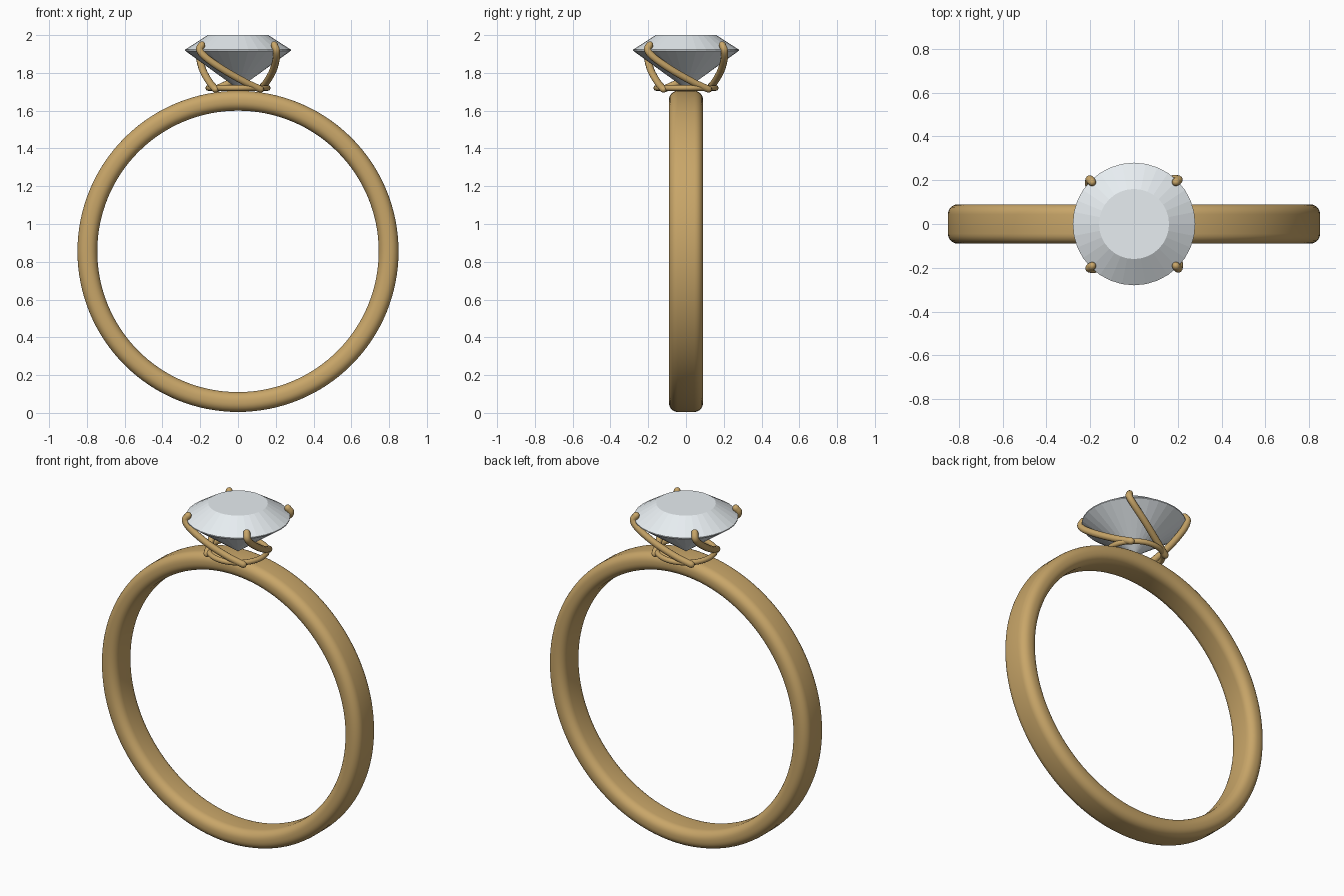
import bpy, bmesh, math
from mathutils import Vector

if "Cube" in bpy.data.objects:
    bpy.data.objects.remove(bpy.data.objects["Cube"])

gold = bpy.data.materials.new("gold")
gold.diffuse_color = (0.58, 0.38, 0.14, 1)
gold.use_nodes = True
gold.node_tree.nodes["Principled BSDF"].inputs["Base Color"].default_value = gold.diffuse_color
crystal = bpy.data.materials.new("crystal")
crystal.diffuse_color = (0.80, 0.85, 0.88, 1)
crystal.use_nodes = True
crystal.node_tree.nodes["Principled BSDF"].inputs["Base Color"].default_value = crystal.diffuse_color


def make_object(name, bm, mat, smooth):
    bmesh.ops.recalc_face_normals(bm, faces=bm.faces)
    for f in bm.faces:
        f.smooth = smooth
    me = bpy.data.meshes.new(name)
    bm.to_mesh(me)
    bm.free()
    me.materials.append(mat)
    ob = bpy.data.objects.new(name, me)
    bpy.context.collection.objects.link(ob)
    return ob


def bridge(bm, a, b):
    n = len(a)
    for i in range(n):
        j = (i + 1) % n
        bm.faces.new((a[i], a[j], b[j], b[i]))


# Band: rounded-rectangle section swept around the finger axis (y)
R_MID, HALF_T, HALF_W, CORNER, SEG = 0.7975, 0.0525, 0.09, 0.046, 128
section = []
for k, (sr, sy) in enumerate(((1, 1), (-1, 1), (-1, -1), (1, -1))):
    for i in range(7):
        a = math.radians(90 * k + 15 * i)
        section.append((sr * (HALF_T - CORNER) + CORNER * math.cos(a),
                        sy * (HALF_W - CORNER) + CORNER * math.sin(a)))
bm = bmesh.new()
loops = []
for s in range(SEG):
    t = 2 * math.pi * s / SEG
    loops.append([bm.verts.new(((R_MID + r) * math.cos(t), y,
                                0.855 + (R_MID + r) * math.sin(t))) for r, y in section])
for s in range(SEG):
    bridge(bm, loops[s], loops[(s + 1) % SEG])
make_object("band", bm, gold, True)

# Gem: flat table, faceted crown, girdle and pointed pavilion
N = 32
bm = bmesh.new()
rings = [[bm.verts.new((r * math.cos(2 * math.pi * i / N), r * math.sin(2 * math.pi * i / N), z))
          for i in range(N)] for r, z in ((0.16, 2.0), (0.28, 1.923), (0.28, 1.917))]
bm.faces.new(rings[0])
bridge(bm, rings[0], rings[1])
bridge(bm, rings[1], rings[2])
tip = bm.verts.new((0, 0, 1.715))
for i in range(N):
    bm.faces.new((rings[2][i], rings[2][(i + 1) % N], tip))
make_object("gem", bm, crystal, False)

# Collar under the gem
bpy.ops.mesh.primitive_torus_add(major_radius=0.157, minor_radius=0.015, major_segments=64,
                                 minor_segments=12, location=(0, 0, 1.72))
collar = bpy.context.object
collar.name = "collar"
collar.data.materials.append(gold)
bpy.ops.object.shade_smooth()


def catmull(pts, steps):
    pts = [Vector(p) for p in pts]
    pts = [2 * pts[0] - pts[1]] + pts + [2 * pts[-1] - pts[-2]]
    out = []
    for i in range(1, len(pts) - 2):
        a, b, c, d = pts[i - 1:i + 3]
        for s in range(steps):
            t = s / steps
            out.append(0.5 * (2 * b + (c - a) * t + (2 * a - 5 * b + 4 * c - d) * t * t
                              + (3 * b - a - 3 * c + d) * t ** 3))
    return out + [pts[-2]]


def rod(name, path, rad):
    # Round-ended tube: the radius shrinks over short domes at both ends
    d0, d1 = (path[0] - path[1]).normalized(), (path[-1] - path[-2]).normalized()
    dome = [(math.sin(math.radians(a)), math.cos(math.radians(a))) for a in (30, 60, 80)]
    stations = [(path[0] + d0 * rad * s, rad * c) for s, c in reversed(
        [(x, y) for x, y in dome])]
    stations += [(p, rad) for p in path]
    stations += [(path[-1] + d1 * rad * s, rad * c) for s, c in dome]
    bm = bmesh.new()
    prev, normal = None, Vector((0, 1, 0.1))
    first = None
    for i, (p, r) in enumerate(stations):
        q0, q1 = stations[max(i - 1, 0)][0], stations[min(i + 1, len(stations) - 1)][0]
        tan = (q1 - q0).normalized()
        normal = (normal - tan * normal.dot(tan)).normalized()
        side = tan.cross(normal)
        ring = [bm.verts.new(p + r * (normal * math.cos(a) + side * math.sin(a)))
                for a in (2 * math.pi * k / 12 for k in range(12))]
        if prev:
            bridge(bm, prev, ring)
        else:
            first = ring
        prev = ring
    bm.faces.new(first)
    bm.faces.new(prev)
    return make_object(name, bm, gold, True)


# Four twisting prongs, each sweeping a quarter turn down to the collar
prong_path = catmull([(-0.192, -0.192, 1.948), (-0.203, -0.203, 1.92), (-0.165, -0.203, 1.877),
                      (-0.07, -0.185, 1.812), (0.04, -0.15, 1.75), (0.118, -0.12, 1.714)], 6)
for k in range(4):
    ob = rod("prong_%d" % (k + 1), prong_path, 0.019)
    ob.rotation_euler.z = k * math.pi / 2
